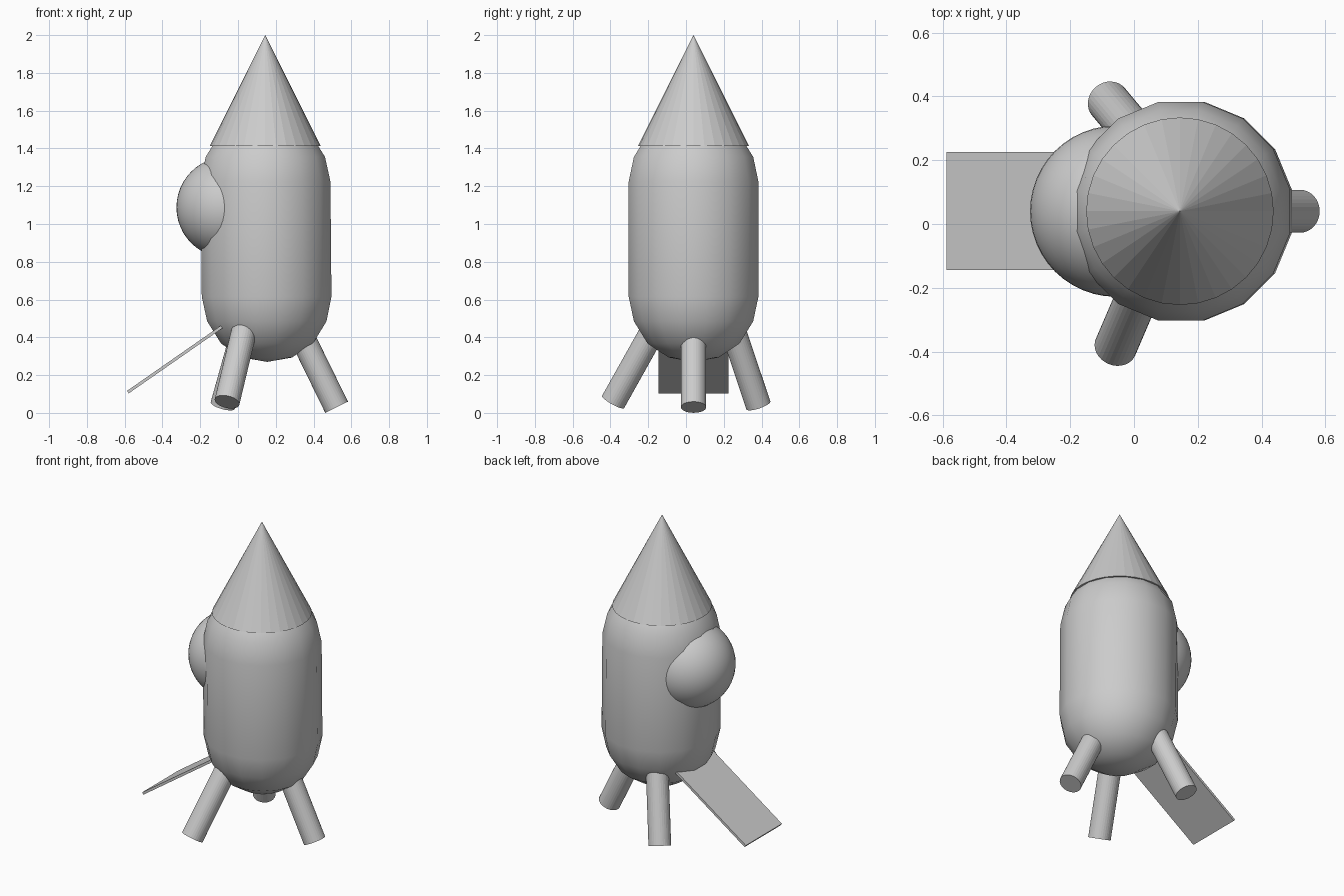
import bpy, bmesh
from math import cos, sin, pi, radians
from mathutils import Vector, Matrix

if "Cube" in bpy.data.objects:
    bpy.data.objects.remove(bpy.data.objects["Cube"])

CY = 0.04  # shared centre line in y


def make(name, bm, smooth=None):
    bmesh.ops.recalc_face_normals(bm, faces=bm.faces[:])
    me = bpy.data.meshes.new(name)
    bm.to_mesh(me)
    bm.free()
    ob = bpy.data.objects.new(name, me)
    bpy.context.collection.objects.link(ob)
    if smooth:
        bpy.ops.object.select_all(action='DESELECT')
        ob.select_set(True)
        bpy.context.view_layer.objects.active = ob
        bpy.ops.object.shade_smooth_by_angle(angle=radians(smooth))
    return ob


# Capsule hull: 16 sides, rounded rings at both ends
def hull():
    bm = bmesh.new()
    low = [(0.134, 0.293), (0.248, 0.367), (0.322, 0.485), (0.35, 0.615)]
    prof = low + [(r, 1.84 - z) for r, z in reversed(low)]
    lean = lambda z: 0.157 - 0.009 * z
    rings = [[bm.verts.new((lean(z) + r * cos((i + .5) * pi / 8),
                            CY + r * sin((i + .5) * pi / 8), z)) for i in range(16)]
             for r, z in prof]
    poles = [bm.verts.new((lean(z), CY, z)) for z in (0.27, 1.57)]
    for i in range(16):
        j = (i + 1) % 16
        for a, b in zip(rings, rings[1:]):
            bm.faces.new((a[i], a[j], b[j], b[i]))
        bm.faces.new((poles[0], rings[0][j], rings[0][i]))
        bm.faces.new((poles[1], rings[-1][i], rings[-1][j]))
    make("hull", bm, 50)


hull()

# Nose cone
bm = bmesh.new()
bmesh.ops.create_cone(bm, cap_ends=True, segments=32, radius1=0.294, radius2=0, depth=0.588,
                      matrix=Matrix.Translation((0.144, CY, 1.706)))
make("nose_cone", bm)

# Round window dome
bm = bmesh.new()
bmesh.ops.create_uvsphere(bm, u_segments=48, v_segments=24, radius=0.268,
                          matrix=Matrix.Translation((-0.058, CY, 1.088)))
make("window_dome", bm, 40)


# Splayed legs: foot centre and upward direction
def leg(name, foot, direction):
    foot, d = Vector(foot), Vector(direction).normalized()
    bm = bmesh.new()
    m = Matrix.Translation(foot + d * 0.25) @ d.to_track_quat('Z', 'Y').to_matrix().to_4x4()
    bmesh.ops.create_cone(bm, cap_ends=True, segments=32, radius1=0.067, radius2=0.067,
                          depth=0.5, matrix=m)
    make(name, bm)


leg("right_leg", (0.522, CY, 0.030), (-0.49, 0, 1))
leg("front_leg", (-0.058, -0.386, 0.058), (0.24, 0.56, 1))
leg("back_leg", (-0.08, 0.383, 0.040), (0.28, -0.335, 1))

# Boarding ramp: thin sloping board
a, b = Vector((-0.583, CY, 0.110)), Vector((-0.087, CY, 0.455))
d = (b - a).normalized()
m = (Matrix.Translation((a + b) / 2) @ Matrix.Rotation(-d.angle(Vector((1, 0, 0))), 4, 'Y')
     @ Matrix.Diagonal(((b - a).length, 0.37, 0.016, 1)))
bm = bmesh.new()
bmesh.ops.create_cube(bm, size=1, matrix=m)
make("ramp", bm)
